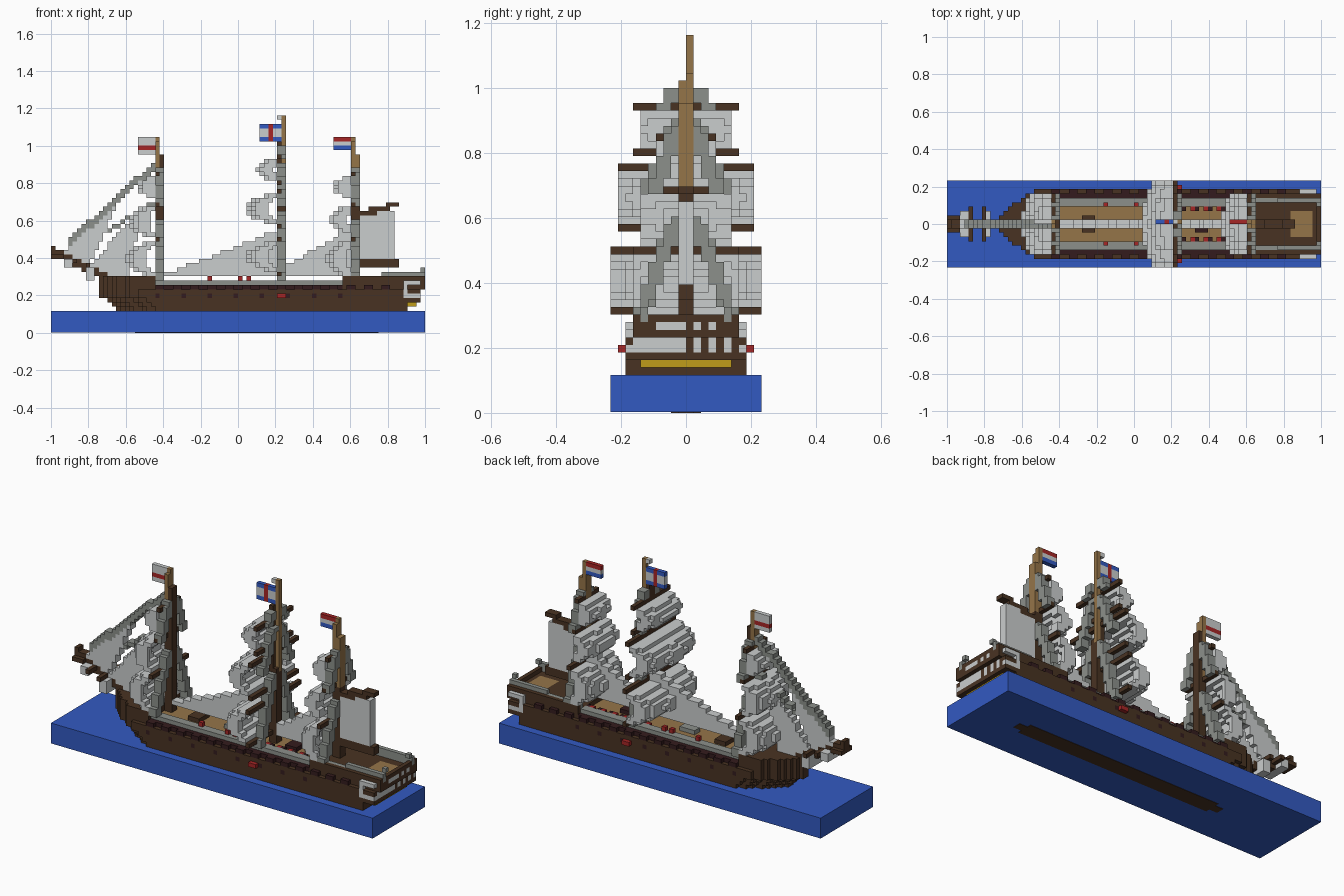
import bpy, bmesh, math
from mathutils import Vector
from mathutils.geometry import intersect_point_tri_2d

cube = bpy.data.objects.get("Cube")
if cube:
    bpy.data.objects.remove(cube)

UNIT = 1 / 43          # edge of one building block
LENGTH = 86            # blocks along x
taken = set()          # blocks already used by earlier parts


def material(name, rgb):
    mat = bpy.data.materials.new(name)
    mat.use_nodes = True
    colour = [(c / 255) ** 2.2 for c in rgb] + [1]
    mat.diffuse_color = colour
    mat.node_tree.nodes["Principled BSDF"].inputs["Base Color"].default_value = colour
    return mat


palette = [("blue", (54, 90, 192)), ("brown", (74, 54, 39)), ("maroon", (55, 33, 35)),
           ("sail", (201, 204, 204)), ("grey", (139, 143, 138)), ("tan", (148, 116, 74)),
           ("gold", (190, 155, 32)), ("red", (165, 42, 42))]
mats = [material(*entry) for entry in palette]
BLUE, BROWN, MAROON, SAIL, GREY, TAN, GOLD, RED = range(len(mats))


def build(name, cells):
    """Turn a dictionary of blocks into one mesh holding only the outer faces."""
    cells = {c: m for c, m in cells.items() if c not in taken}
    taken.update(cells)
    bm, verts = bmesh.new(), {}
    for cell, colour in cells.items():
        for axis in range(3):
            b, c = (axis + 1) % 3, (axis + 2) % 3
            for side in (0, 1):
                near = list(cell)
                near[axis] += 2 * side - 1
                if tuple(near) in cells:
                    continue
                ring = []
                for db, dc in ((0, 0), (1, 0), (1, 1), (0, 1)):
                    p = list(cell)
                    p[axis] += side
                    p[b] += db
                    p[c] += dc
                    p = tuple(p)
                    if p not in verts:
                        verts[p] = bm.verts.new((p[0] * UNIT - 1, p[1] * UNIT, p[2] * UNIT))
                    ring.append(verts[p])
                face = bm.faces.new(ring if side else ring[::-1])
                face.material_index = colour
    mesh = bpy.data.meshes.new(name)
    bm.to_mesh(mesh)
    bm.free()
    for mat in mats:
        mesh.materials.append(mat)
    obj = bpy.data.objects.new(name, mesh)
    bpy.context.collection.objects.link(obj)


def box(i0, i1, j0, j1, k0, k1, colour):
    return {(i, j, k): colour for i in range(i0, i1) for j in range(j0, j1) for k in range(k0, k1)}


def both(i, a, k, colour):
    return {(i, a, k): colour, (i, -1 - a, k): colour}


def triangle(colour, *pts):
    """Flat sail, two blocks thick, lying on the centre line."""
    a, b, c = (Vector(p) for p in pts)
    return {(i, j, k): colour for i in range(LENGTH) for k in range(50) for j in (-1, 0)
            if intersect_point_tri_2d(Vector((i + .5, k + .5)), a, b, c)}


def line(colour, start, end, thick):
    """Stepped rope or spar on the centre line."""
    out = {}
    for i in range(start[0], end[0]):
        k = round(start[1] + (end[1] - start[1]) * (i - start[0]) / (end[0] - start[0]))
        out.update(box(i, i + 1, -1, 1, k, k + thick, colour))
    return out


def slab(name, x0, x1, half, z0, z1, colour):
    bpy.ops.mesh.primitive_cube_add(size=1, location=((x0 + x1) / 2, 0, (z0 + z1) / 2))
    obj = bpy.context.object
    obj.name = name
    obj.scale = (x1 - x0, 2 * half, z1 - z0)
    obj.data.materials.append(mats[colour])


# Sea block and the hull bottom showing beneath it
slab("sea_block", -1, 1, 10 * UNIT, .002, 5 * UNIT, BLUE)
slab("keel_plate", -.5, .7, 2 * UNIT, 0, .004, BROWN)
slab("keel_plate_ends", -.55, .75, UNIT, 0, .004, BROWN)

# Hull: layers of (bow start, stern end, half width), from the waterline up
hull = {}
layers = [(15, 82, 8), (14, 82, 8), (13, 85, 8), (11, 85, 8), (11, 85, 8),
          (11, 86, 7), (11, 86, 7), (11, 86, 7), (76, 86, 6)]
for k, (start, end, half) in enumerate(layers, 5):
    for i in range(start, end):
        width = half
        if k < 13:
            width = min(half, max(1, round(8 * ((i + .5 - start) / 10) ** .7)))
        waist = 24 <= i < 67
        for a in range(width):
            colour = BROWN
            if k == 8 and a == 7 and waist and i % 6 == 0:
                colour = MAROON
            if k == 10 and waist:
                colour = TAN if a < 4 else MAROON
            if k == 11 and waist:
                if a not in (4, 5):
                    continue
                colour = GREY
            if k == 11 and 79 <= i < 84 and a < 3:
                colour = TAN
            if k == 12 and (waist or (i >= 67 and a < 5 and i < 85)):
                continue
            if k >= 12 and i >= 67 and a == 5:
                colour = GREY
            if k == 13 and a < 5:
                continue
            hull.update(both(i, a, k, colour))
# Gun ports, red boarding port, gold stern band
for i in range(24, 78):
    if i % 4 < 2:
        hull.update(both(i, 7, 10, MAROON))
for i in (52, 53):
    hull.update(both(i, 8, 8, RED))
hull.update(box(82, 84, -6, 6, 6, 7, GOLD))
# Stern windows and quarter galleries
hull.update(box(84, 85, -7, 0, 8, 10, SAIL))
for j in (1, 3, 5):
    hull.update(box(84, 85, j, j + 1, 8, 10, SAIL))
hull.update(box(85, 86, -4, 0, 11, 12, SAIL))
for j in (1, 3):
    hull.update(box(85, 86, j, j + 1, 11, 12, SAIL))
for i in range(81, 85):
    for k in (8, 9, 10, 11):
        if i == 81 or k in (8, 11):
            hull.update(both(i, 7, k, SAIL))
hull.update(both(85, 4, 14, GREY))
build("hull", hull)

# Deck fittings
fittings = box(31, 34, -2, 2, 11, 12, BROWN)
fittings.update(box(57, 60, -2, 1, 11, 12, MAROON))
fittings.update(box(40, 44, -1, 1, 11, 12, GREY))
for i in range(50, 66, 3):
    fittings.update(both(i, 3, 11, RED))
    fittings.update(both(i + 1, 3, 11, MAROON))
for i in (36, 43, 45):
    fittings.update(both(i, 4, 12, RED))
build("deck_fittings", fittings)

# Masts: position, yards (height, half width), sails (bottom, top, half width, belly), rope ladders
rigs = {
    "fore": (24, [(21, 7), (29, 5), (36, 4)],
             [(13, 21, 7, 7), (22, 29, 6, 6), (31, 36, 4, 4)], [(12, 26, 6), (29, 38, 4)]),
    "main": (52, [(13, 10), (21, 10), (24, 9), (32, 9), (34, 7), (40, 7)],
             [(14, 21, 10, 7), (25, 32, 9, 7), (35, 40, 6, 5)], [(12, 28, 6), (29, 39, 5), (40, 43, 3)]),
    "mizzen": (69, [(21, 7), (29, 5), (36, 4)],
               [(13, 21, 7, 6), (23, 29, 6, 5), (31, 36, 4, 4)], [(12, 26, 6), (29, 38, 4)]),
}
for name, (m, yards, sails, ladders) in rigs.items():
    mast = box(m, m + 2, -1, 1, 11, 29, BROWN)
    if name == "main":
        mast.update(box(m, m + 1, -1, 1, 29, 44, BROWN))
        mast.update(box(m + 1, m + 2, 0, 1, 28, 50, TAN))
        mast.update(box(m, m + 1, 0, 1, 49, 50, SAIL))
    else:
        mast.update(box(m, m + 1, -1, 0, 29, 44, TAN))
        mast.update(box(m, m + 1, 0, 1, 29, 45, TAN))
        mast.update(box(m + 1, m + 2, -1, 1, 29, 41, BROWN if name == "fore" else TAN))
    build(name + "_mast", mast)

    spars = {}
    for k, half in yards:
        spars.update(box(m, m + 1, -half, half, k, k + 1, BROWN))
    build(name + "_yards", spars)

    for n, (k0, k1, half, belly) in enumerate(sails):
        cloth = {}
        for k in range(k0, k1):
            v = (k - k0 + .5) / (k1 - k0)
            for j in range(-half, half):
                u = (j + .5) / half
                d = max(1, round(belly * math.sin(math.pi * v) ** .5 * (1 - .3 * u * u)))
                back = m if k in (k0, k1 - 1) else min(m, m - d + 3)
                cloth.update(box(m - d, back, j, j + 1, k, k + 1, SAIL))
        build(name + ("_lower", "_middle", "_upper")[n] + "_sail", cloth)

    ropes = {}
    for k0, k1, wide in ladders:
        for k in range(k0, k1):
            a = round(wide + (1 - wide) * (k - k0) / (k1 - k0))
            for i in (m, m + 1):
                ropes.update(both(i, a, k, GREY))
                ropes.update(both(i, max(0, a - 1), k, GREY))
    build(name + "_shrouds", ropes)

# Bowsprit with its cross spars and small square sails
sprit = line(BROWN, (0, 18), (13, 11), 2)
sprit.update(box(0, 3, -2, 2, 17, 18, BROWN))
for i, k in ((5, 16), (8, 15)):
    sprit.update(box(i, i + 1, -4, 4, k, k + 1, BROWN))
build("bowsprit", sprit)
spritsail = box(8, 10, -3, 3, 12, 15, SAIL)
spritsail.update(box(3, 5, -3, 3, 15, 17, SAIL))
build("bowsprit_sails", spritsail)

# Fore stays and jibs
build("outer_stay", line(GREY, (4, 20), (24, 38), 2))
build("inner_stay", line(GREY, (13, 23), (24, 30), 1))
build("outer_jib", triangle(SAIL, (2, 17.5), (16, 31), (9, 16)))
build("inner_jib", triangle(SAIL, (8, 14), (21, 29.5), (18, 13)))

# Stay sails between the masts
build("main_staysail", triangle(SAIL, (25, 13), (52, 13), (52, 23.5)))
mizzen_stay = triangle(SAIL, (54, 13), (69, 13), (69, 24))
mizzen_stay.update(triangle(SAIL, (54, 13), (54, 15.5), (69, 24)))
build("mizzen_staysail", mizzen_stay)

# Aft sail with boom and stepped gaff
build("aft_boom", box(71, 80, -1, 1, 15, 17, BROWN))
gaff = {}
for i0, i1, k in ((71, 75, 27), (73, 78, 28), (77, 80, 29)):
    gaff.update(box(i0, i1, -1, 1, k, k + 1, BROWN))
build("aft_gaff", gaff)
aft = box(71, 79, -1, 1, 17, 27, SAIL)
aft.update(box(75, 79, -1, 1, 27, 28, SAIL))
build("aft_sail", aft)

# Flags
flag = box(20, 24, 0, 1, 41, 45, SAIL)
flag.update(box(20, 24, 0, 1, 42, 43, RED))
build("fore_flag", flag)
flag = box(48, 53, 0, 1, 44, 48, SAIL)
for k in (44, 47):
    flag.update(box(48, 53, 0, 1, k, k + 1, BLUE))
flag.update(box(50, 51, 0, 1, 44, 48, RED))
build("main_flag", flag)
flag = {}
for k, colour in enumerate((BLUE, SAIL, RED), 42):
    flag.update(box(65, 69, 0, 1, k, k + 1, colour))
build("mizzen_flag", flag)
